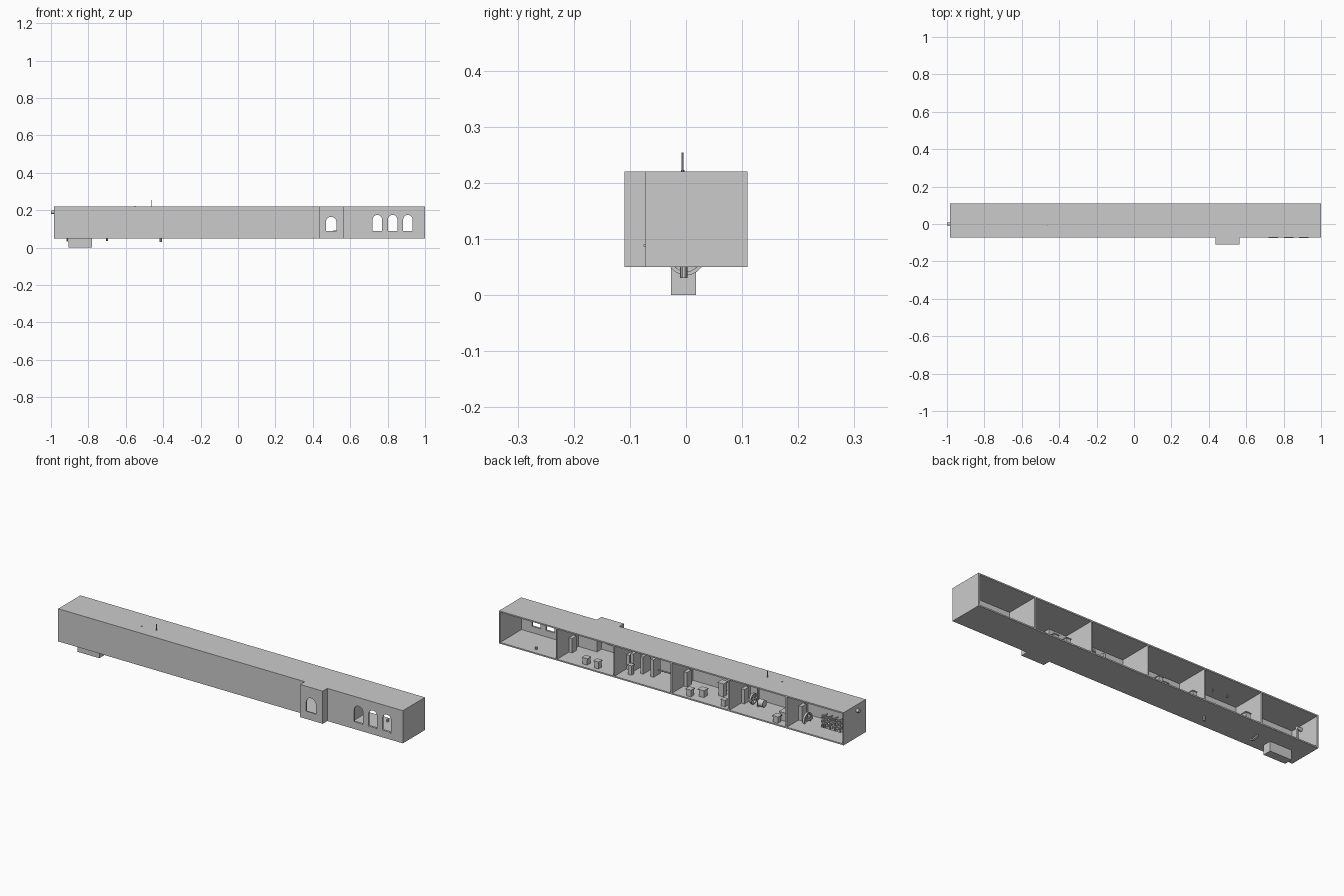
import bpy, bmesh, math
from mathutils import Matrix, Vector

if "Cube" in bpy.data.objects:
    bpy.data.objects.remove(bpy.data.objects["Cube"])

T = 0.007
X0, X1, Y0, Y1, Z0, Z1 = -0.985, 1.0, -0.072, 0.11, 0.05, 0.22


def finish(bm, name):
    bmesh.ops.recalc_face_normals(bm, faces=bm.faces)
    me = bpy.data.meshes.new(name)
    bm.to_mesh(me)
    bm.free()
    ob = bpy.data.objects.new(name, me)
    bpy.context.collection.objects.link(ob)
    return ob


def box(name, x0, x1, y0, y1, z0, z1):
    bm = bmesh.new()
    m = Matrix.Translation(((x0 + x1) / 2, (y0 + y1) / 2, (z0 + z1) / 2)) @ Matrix.Diagonal((x1 - x0, y1 - y0, z1 - z0, 1))
    bmesh.ops.create_cube(bm, size=1, matrix=m)
    return finish(bm, name)


def rod(name, a, b, r, n=10):
    a, b = Vector(a), Vector(b)
    d = b - a
    m = Matrix.Translation((a + b) / 2) @ d.to_track_quat('Z', 'Y').to_matrix().to_4x4()
    bm = bmesh.new()
    bmesh.ops.create_cone(bm, cap_ends=True, segments=n, radius1=r, radius2=r, depth=d.length, matrix=m)
    return finish(bm, name)


def prism(name, pts, vec):
    bm = bmesh.new()
    f = bm.faces.new([bm.verts.new(p) for p in pts])
    r = bmesh.ops.extrude_face_region(bm, geom=[f])
    bmesh.ops.translate(bm, vec=vec, verts=[v for v in r['geom'] if isinstance(v, bmesh.types.BMVert)])
    return finish(bm, name)


def arch(x, w, z0, z1, y):
    r = w / 2
    return [(x - r, y, z0), (x + r, y, z0)] + [
        (x + r * math.cos(i * math.pi / 12), y, z1 - r + r * math.sin(i * math.pi / 12)) for i in range(13)]


def cut(ob, cutter):
    bpy.context.view_layer.objects.active = ob
    m = ob.modifiers.new("cut", 'BOOLEAN')
    m.operation, m.solver, m.object = 'DIFFERENCE', 'EXACT', cutter
    bpy.ops.object.modifier_apply(modifier=m.name)
    bpy.data.objects.remove(cutter)


def ring(name, x, y, z, r, w, n=20):
    # flat wheel rim around the x axis
    bm = bmesh.new()
    rows = []
    for i in range(n):
        c, s = math.cos(2 * math.pi * i / n), math.sin(2 * math.pi * i / n)
        rows.append([bm.verts.new((x + dx, y + rr * c, z + rr * s))
                     for dx, rr in ((-w, r), (w, r), (w, r * 0.8), (-w, r * 0.8))])
    for i in range(n):
        p, q = rows[i], rows[(i + 1) % n]
        for k in range(4):
            bm.faces.new((p[k], p[(k + 1) % 4], q[(k + 1) % 4], q[k]))
    return finish(bm, name)


def wheel(name, x, y, z, r):
    ring(name + "_rim", x, y, z, r, 0.005)
    for i in range(4):
        a = i * math.pi / 4
        d = Vector((0, math.cos(a), math.sin(a))) * r * 0.85
        rod(name + "_spoke", Vector((x, y, z)) - d, Vector((x, y, z)) + d, 0.002, 6)
    rod(name + "_axle", (x - 0.018, y, z), (x + 0.018, y, z), 0.005)


# Shell: long hall with projecting bay, open at the back
BX0, BX1, BY = 0.435, 0.565, -0.11
outline = [(X0, Y0), (BX0, Y0), (BX0, BY), (BX1, BY), (BX1, Y0), (X1, Y0), (X1, Y1), (X0, Y1)]
inner = [(X0 + T, Y0 + T), (BX0 + T, Y0 + T), (BX0 + T, BY + T), (BX1 - T, BY + T),
         (BX1 - T, Y0 + T), (X1 - T, Y0 + T), (X1 - T, Y1 + 0.05), (X0 + T, Y1 + 0.05)]
shell = prism("hall_shell", [(x, y, Z0) for x, y in outline], (0, 0, Z1 - Z0))
cut(shell, prism("room_cutter", [(x, y, Z0 + T) for x, y in inner], (0, 0, Z1 - Z0 - 2 * T)))

# Arched windows with sills
for x, w, z1, y in ((0.745, 0.05, 0.175, Y0), (0.827, 0.05, 0.175, Y0), (0.908, 0.05, 0.175, Y0), (0.498, 0.056, 0.165, BY)):
    cut(shell, prism("window_cutter", arch(x, w, 0.09, z1, y - 0.02), (0, 0.04, 0)))
    if y == Y0:
        box("window_sill", x - 0.025, x + 0.025, y - 0.004, y + T, 0.086, 0.09)

# Sunken pit under the end room
cut(shell, box("pit_hole_cutter", -0.9, -0.785, -0.022, 0.013, 0.03, 0.07))
pit = box("pit", -0.905, -0.78, -0.027, 0.018, 0, Z0)
cut(pit, box("pit_cutter", -0.9, -0.785, -0.022, 0.013, 0.005, 0.1))

# Partitions with door leaves
F = Z0 + T
for i in range(1, 6):
    x = X1 + (X0 - X1) * i / 6
    box("partition", x - T / 2, x + T / 2, Y0 + T, Y1, F, Z1 - T)
    box("door", x - 0.022, x - T / 2, -0.025, 0.012, F, F + 0.075)

# Bookcases in the third room
for x in (0.3, 0.245, 0.185):
    box("bookcase", x - 0.008, x + 0.008, -0.045, 0.015, F, F + 0.09)
rod("room_rail", (0.165, -0.01, 0.09), (0.09, -0.01, 0.09), 0.004)

# Loose furniture: x, y, half width, height
for n, x, y, h, t in (("stool", 0.524, 0.07, 0.016, 0.03), ("crate", 0.455, 0.075, 0.015, 0.033),
                      ("pedestal", 0.285, 0.045, 0.013, 0.045), ("crate", -0.08, 0.08, 0.016, 0.032),
                      ("stool", -0.133, 0.05, 0.018, 0.033), ("cabinet", -0.205, -0.01, 0.018, 0.065),
                      ("crate", -0.278, 0.08, 0.014, 0.03), ("crate", -0.585, 0.085, 0.017, 0.03),
                      ("desk", -0.6, 0.045, 0.02, 0.04)):
    box(n + "_body", x - h * 0.8, x + h * 0.8, y - h * 0.8, y + h * 0.8, F, F + t)
    box(n + "_top", x - h, x + h, y - h, y + h, F + t, F + t + 0.005)
rod("floor_knob", (0.81, 0.075, F), (0.81, 0.075, F + 0.012), 0.006)

# Machine with central column through the floor
rod("machine_column", (-0.413, -0.004, 0.03), (-0.413, -0.004, 0.16), 0.0065)
wheel("machine_wheel", -0.385, -0.004, 0.09, 0.028)
rod("machine_drum", (-0.45, -0.004, 0.08), (-0.42, -0.004, 0.08), 0.018, 14)

# Roof mast and vent stud
rod("mast", (-0.465, -0.006, 0.18), (-0.465, -0.006, 0.254), 0.0016, 6)
rod("vent_stud", (-0.55, -0.006, 0.2), (-0.55, -0.006, 0.2225), 0.003, 8)

# Wheel partly sunk in the floor
wheel("sunken_wheel", -0.7, 0, 0.069, 0.034)

# Lattice of rods above the pit
for i in range(4):
    x = -0.885 + i * 0.03
    rod("lattice_upright", (x, -0.004, 0.02), (x, -0.004, 0.115), 0.004, 8)
    for z in (0.07, 0.09, 0.11):
        rod("lattice_cross", (x, -0.028, z), (x, 0.02, z), 0.004, 8)
for z in (0.07, 0.09, 0.11):
    rod("lattice_bar", (-0.9, -0.004, z), (-0.78, -0.004, z), 0.003, 8)

# End room post and outlet pipe through the end wall
rod("end_post", (-0.913, 0, 0.033), (-0.913, 0, 0.12), 0.005, 8)
rod("end_pipe", (-0.913, 0, 0.12), (-0.955, 0, 0.12), 0.005, 8)
rod("pipe_riser", (-0.955, 0, 0.12), (-0.955, 0, 0.19), 0.005, 8)
rod("outlet_pipe", (-1.0, 0, 0.19), (-0.95, 0, 0.19), 0.009, 12)
